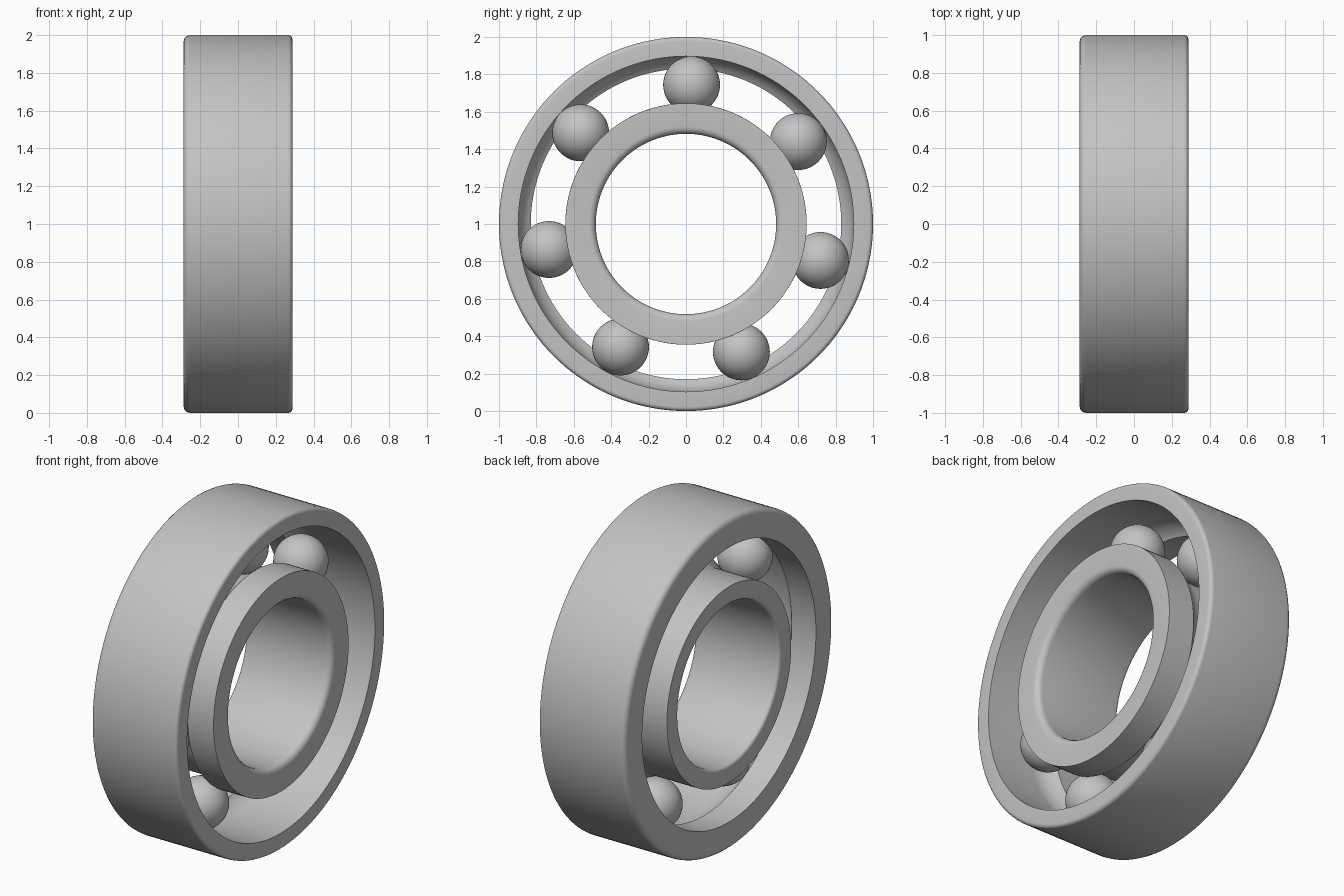
import bpy
import bmesh
from math import sin, cos, pi, radians
from mathutils import Matrix, Vector

cube = bpy.data.objects.get("Cube")
if cube:
    bpy.data.objects.remove(cube, do_unlink=True)

HALF = 0.288       # half width along x
PITCH = 0.745      # radius of the ball circle
BALL = 0.152       # ball and raceway radius
BALLS = 7
AXIS_Z = 1.0

steel = bpy.data.materials.new("brushed steel grey")
steel.use_nodes = True
colour = (0.55, 0.55, 0.55, 1)
steel.diffuse_color = colour
steel.node_tree.nodes["Principled BSDF"].inputs["Base Color"].default_value = colour


def arc(x, r, radius, start, end, steps):
    """Points (x, r) on an arc; angles in degrees, 90 pointing outwards."""
    angles = [radians(start + (end - start) * i / steps) for i in range(steps + 1)]
    return [(x + radius * cos(a), r + radius * sin(a)) for a in angles]


def finish(bm, name):
    bmesh.ops.recalc_face_normals(bm, faces=bm.faces)
    mesh = bpy.data.meshes.new(name)
    bm.to_mesh(mesh)
    bm.free()
    obj = bpy.data.objects.new(name, mesh)
    bpy.context.collection.objects.link(obj)
    mesh.materials.append(steel)
    bpy.ops.object.select_all(action='DESELECT')
    obj.select_set(True)
    bpy.context.view_layer.objects.active = obj
    bpy.ops.object.shade_smooth_by_angle(angle=radians(30))
    return obj


def revolve(name, profile, segments=144):
    """Sweep a closed (x, r) profile round the x axis."""
    bm = bmesh.new()
    verts = [bm.verts.new((x, 0, AXIS_Z + r)) for x, r in profile]
    edges = [bm.edges.new((a, b)) for a, b in zip(verts, verts[1:] + verts[:1])]
    bmesh.ops.spin(bm, geom=verts + edges, cent=(0, 0, AXIS_Z), axis=(1, 0, 0),
                   angle=2 * pi, steps=segments, use_merge=True)
    bmesh.ops.remove_doubles(bm, verts=bm.verts, dist=0.0001)
    return finish(bm, name)


# Outer ring: rounded rim, open side at +x, raceway shoulder at -x
outer = arc(-HALF + 0.035, 0.965, 0.035, 180, 90, 5)
outer += arc(HALF - 0.022, 0.978, 0.022, 90, 0, 5)
outer += [(HALF, PITCH + BALL)]
outer += arc(0, PITCH, BALL, 90, 146, 10)
outer += [(-HALF, 0.83)]
revolve("outer_ring", outer)

# Inner ring: rounded bore, open side at -x, raceway shoulder at +x
inner = arc(-HALF + 0.02, 0.502, 0.02, 180, 270, 5)
inner += arc(HALF - 0.038, 0.52, 0.038, 270, 360, 5)
inner += [(HALF, 0.645)]
inner += arc(0, PITCH, BALL, 319, 270, 10)
inner += [(-HALF, PITCH - BALL)]
revolve("inner_ring", inner)

# Balls evenly spaced between the raceways
for i in range(BALLS):
    angle = radians(2.3) + 2 * pi * i / BALLS
    centre = Vector((0, PITCH * sin(angle), AXIS_Z + PITCH * cos(angle)))
    bm = bmesh.new()
    bmesh.ops.create_uvsphere(bm, u_segments=48, v_segments=24, radius=BALL,
                              matrix=Matrix.Translation(centre))
    finish(bm, f"ball_{i + 1}")
